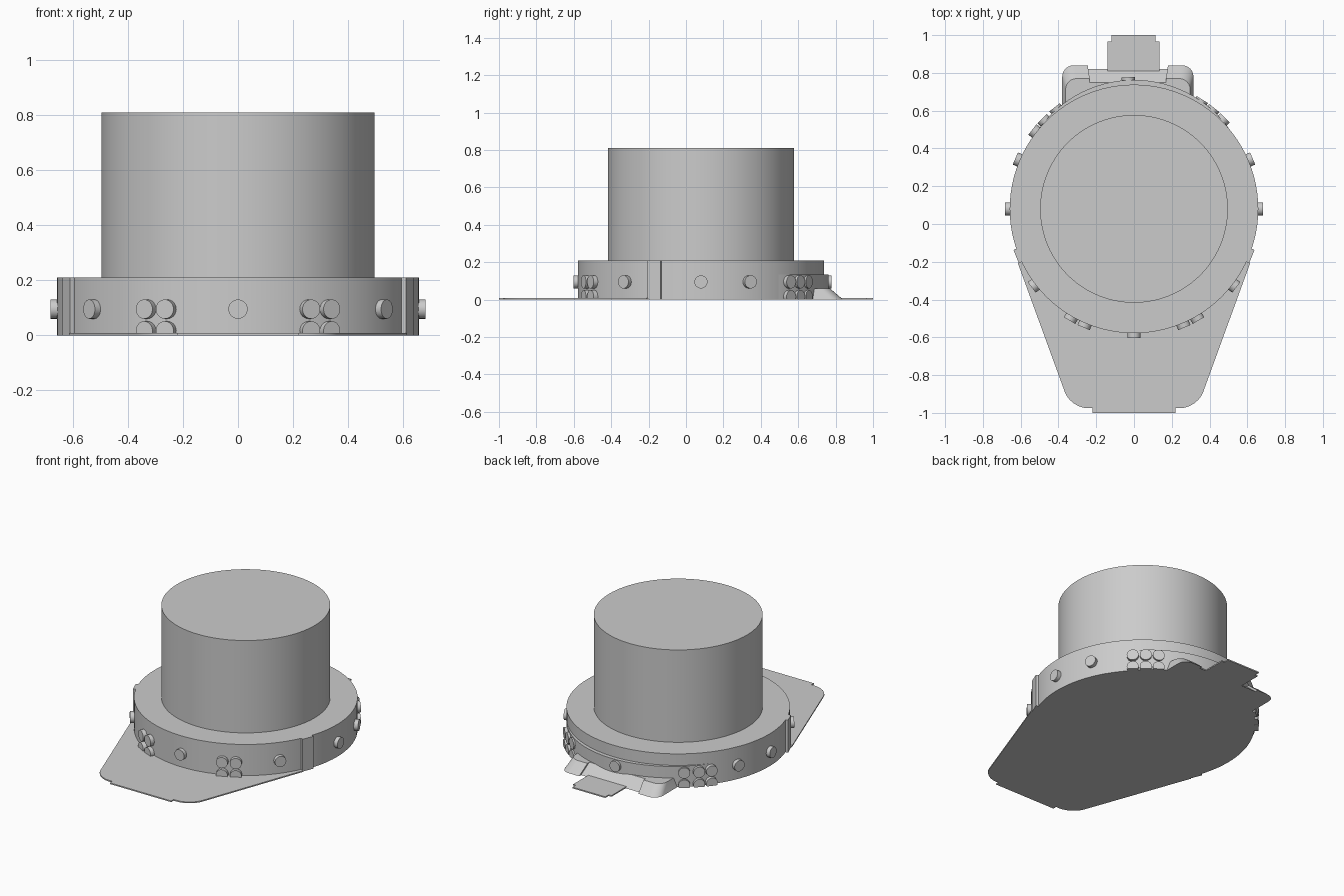
import bpy
import bmesh
from math import radians, sin, cos
from mathutils import Matrix, Vector

if "Cube" in bpy.data.objects:
    bpy.data.objects.remove(bpy.data.objects["Cube"], do_unlink=True)

grey = bpy.data.materials.new("plain grey")
grey.use_nodes = True
grey.diffuse_color = (0.6, 0.6, 0.6, 1)
grey.node_tree.nodes["Principled BSDF"].inputs["Base Color"].default_value = (0.6, 0.6, 0.6, 1)

CENTRE_Y = 0.08
BAND_R = 0.658


def finish(name, bm):
    bmesh.ops.recalc_face_normals(bm, faces=bm.faces)
    mesh = bpy.data.meshes.new(name)
    bm.to_mesh(mesh)
    bm.free()
    mesh.materials.append(grey)
    obj = bpy.data.objects.new(name, mesh)
    bpy.context.collection.objects.link(obj)
    bpy.ops.object.select_all(action='DESELECT')
    bpy.context.view_layer.objects.active = obj
    obj.select_set(True)
    bpy.ops.object.shade_smooth_by_angle(angle=radians(30))
    return obj


def cylinder(name, radius, z0, z1, y=CENTRE_Y):
    bm = bmesh.new()
    bmesh.ops.create_cone(bm, cap_ends=True, segments=96, radius1=radius, radius2=radius,
                          depth=z1 - z0, matrix=Matrix.Translation((0, y, (z0 + z1) / 2)))
    return finish(name, bm)


def prism(outline, height, round_corner=None, radius=0.06):
    """Upright prism; vertical edges chosen by round_corner are rounded."""
    bm = bmesh.new()
    base = bm.faces.new([bm.verts.new((x, y, 0)) for x, y in outline])
    top = bmesh.ops.extrude_face_region(bm, geom=[base])["geom"]
    bmesh.ops.translate(bm, vec=(0, 0, height),
                        verts=[v for v in top if isinstance(v, bmesh.types.BMVert)])
    if round_corner:
        edges = [e for e in bm.edges
                 if abs(e.verts[0].co.z - e.verts[1].co.z) > height / 2
                 and round_corner(e.verts[0].co)]
        bmesh.ops.bevel(bm, geom=edges, offset=radius, segments=6,
                        profile=0.5, affect='EDGES')
    return bm


def around(angle, radius, z):
    """Frame on the band: local x points outward, angle measured from +x."""
    a = radians(angle)
    return (Matrix.Translation((radius * cos(a), CENTRE_Y + radius * sin(a), z))
            @ Matrix.Rotation(a, 4, 'Z'))


def rivet(name, angle, z, radius=BAND_R + 0.002):
    bm = bmesh.new()
    bmesh.ops.create_cone(bm, cap_ends=True, segments=24, radius1=0.035, radius2=0.035,
                          depth=0.045,
                          matrix=around(angle, radius, z) @ Matrix.Rotation(radians(90), 4, 'Y'))
    # Trim whatever would pass below the ground
    cut = bmesh.ops.bisect_plane(bm, geom=bm.verts[:] + bm.edges[:] + bm.faces[:],
                                 plane_co=(0, 0, 0), plane_no=(0, 0, -1), clear_outer=True)
    rim = [e for e in cut["geom_cut"] if isinstance(e, bmesh.types.BMEdge)]
    if rim:
        bmesh.ops.holes_fill(bm, edges=rim)
    finish(name, bm)


# Crown, band and the low swell at the back of the band
cylinder("crown", 0.497, 0.2, 0.81)
cylinder("band", BAND_R, 0, 0.21)
cylinder("back_swell", 0.62, 0, 0.135, y=0.143)

# Thin tapering peak with a small lip at its front edge
finish("front_peak", prism([(-0.614, -0.21), (-0.335, -0.975), (0.335, -0.975),
                            (0.614, -0.21), (0.45, 0.1), (-0.45, 0.1)], 0.008,
                           lambda co: co.y < -0.9, 0.09))
finish("peak_lip", prism([(-0.22, -0.96), (-0.22, -1), (0.22, -1), (0.22, -0.96)], 0.008))

# Wedge-shaped back tab with a shallow notch, sloped towards its rear edge
bm = prism([(-0.38, 0.5), (-0.38, 0.84), (-0.245, 0.84), (-0.245, 0.82),
            (0.18, 0.82), (0.18, 0.84), (0.315, 0.84), (0.315, 0.5)], 0.06,
           lambda co: co.y > 0.83 and (co.x < -0.3 or co.x > 0.3))
for v in bm.verts:
    if v.co.z > 0.03:
        v.co.x = -0.033 + (v.co.x + 0.033) * 0.95
        if v.co.y > 0.6:
            v.co.y -= 0.07
finish("back_tab", bm)

# Thin stepped tongue behind the tab
finish("back_tongue", prism([(-0.14, 0.7), (-0.14, 0.965), (-0.12, 0.965), (-0.12, 1),
                             (0.115, 1), (0.115, 0.965), (0.135, 0.965), (0.135, 0.7)], 0.008))

# Upright side straps
for side, angle in (("left", -22), ("right", 202)):
    bm = bmesh.new()
    bmesh.ops.create_cube(bm, size=1, matrix=around(angle, 0.655, 0.105)
                          @ Matrix.Diagonal(Vector((0.036, 0.075, 0.21, 1))))
    finish(side + "_strap", bm)

# Single rivets, then clusters in two rows
for i, angle in enumerate((0, 23, 180, 157, 270, 217.5, 322.5)):
    rivet(f"rivet_{i + 1}", angle, 0.095)
rivet("back_rivet", 92.5, 0.095, 0.675)
clusters = {"front": (240, 247, 293, 300),
            "back_left": (45, 51.5, 58),
            "back_right": (128, 135.5, 142)}
for place, angles in clusters.items():
    for i, angle in enumerate(angles):
        rivet(f"{place}_upper_rivet_{i + 1}", angle, 0.095)
        rivet(f"{place}_lower_rivet_{i + 1}", angle, 0.016)
